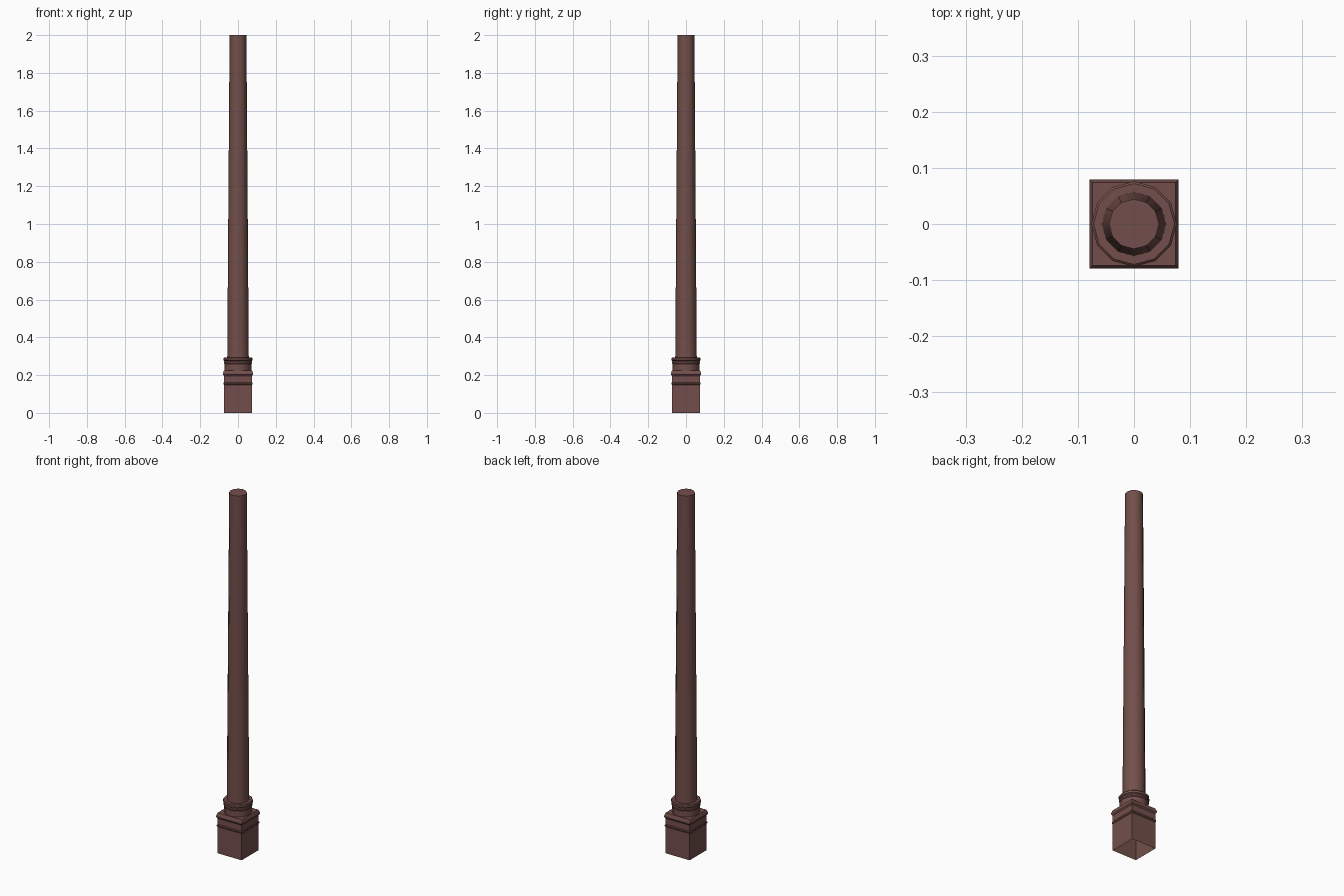
import bpy, bmesh, math

if "Cube" in bpy.data.objects:
    bpy.data.objects.remove(bpy.data.objects["Cube"])

brown = bpy.data.materials.new("reddish_brown")
brown.diffuse_color = (0.17, 0.078, 0.069, 1)
brown.use_nodes = True
brown.node_tree.nodes["Principled BSDF"].inputs["Base Color"].default_value = brown.diffuse_color


def lathe(name, profile, sides, offset=0.0, cap_top=True, smooth=True):
    """Spin a (radius, z) profile into a many-sided solid with an open bottom."""
    bm = bmesh.new()
    rings = []
    for r, z in profile:
        rings.append([bm.verts.new((r * math.cos(offset + 2 * math.pi * i / sides),
                                    r * math.sin(offset + 2 * math.pi * i / sides), z))
                      for i in range(sides)])
    for low, high in zip(rings, rings[1:]):
        for i in range(sides):
            j = (i + 1) % sides
            bm.faces.new((low[i], low[j], high[j], high[i]))
    if cap_top:
        bm.faces.new(rings[-1])
    mesh = bpy.data.meshes.new(name)
    bm.to_mesh(mesh)
    bm.free()
    mesh.materials.append(brown)
    ob = bpy.data.objects.new(name, mesh)
    bpy.context.collection.objects.link(ob)
    if smooth:
        bpy.ops.object.select_all(action='DESELECT')
        ob.select_set(True)
        bpy.context.view_layer.objects.active = ob
        bpy.ops.object.shade_smooth_by_angle(angle=math.radians(35))
    return ob


# Square pedestal with a thin band and a cornice (half widths)
square = [(0.074, 0), (0.074, 0.148), (0.077, 0.152), (0.077, 0.158),
          (0.074, 0.162), (0.074, 0.195), (0.079, 0.202), (0.079, 0.211),
          (0.074, 0.225)]
lathe("pedestal", [(h * math.sqrt(2), z) for h, z in square], 4, math.pi / 4, smooth=False)

# Round collar with two rings
lathe("collar", [(0.071, 0.225), (0.071, 0.258), (0.074, 0.262), (0.074, 0.270),
                 (0.071, 0.274), (0.076, 0.279), (0.076, 0.290), (0.072, 0.294)], 12)

# Tapered shaft
lathe("shaft", [(0.057, 0.290), (0.0445, 2.0)], 12)
